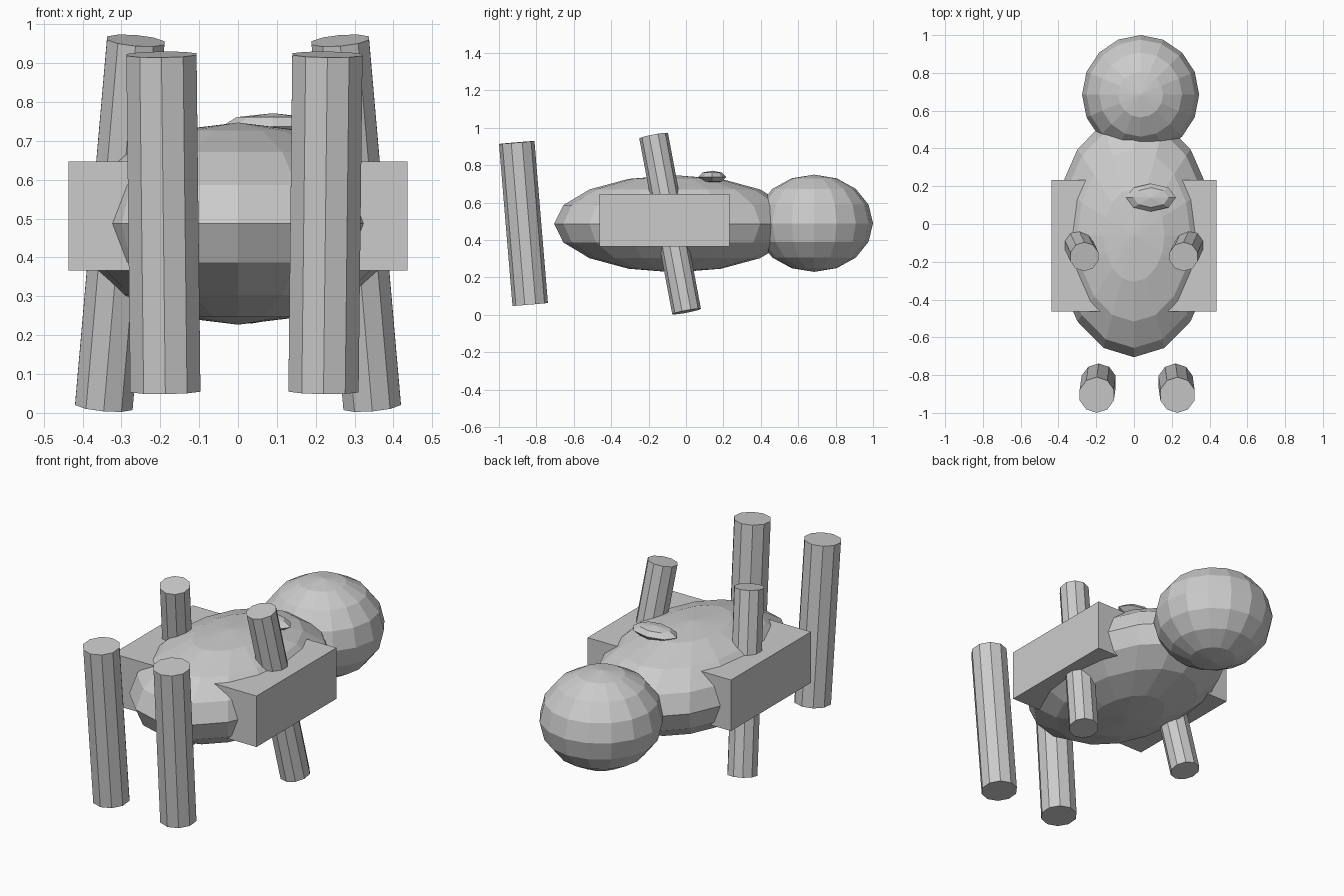
import bpy
from mathutils import Vector

if "Cube" in bpy.data.objects:
    bpy.data.objects.remove(bpy.data.objects["Cube"])


def ellipsoid(name, loc, radii, segments, rings):
    bpy.ops.mesh.primitive_uv_sphere_add(segments=segments, ring_count=rings, radius=1, location=loc)
    ob = bpy.context.object
    ob.name = name
    ob.scale = radii
    return ob


def rod(name, bottom, top, radius, sides=10):
    a, b = Vector(bottom), Vector(top)
    bpy.ops.mesh.primitive_cylinder_add(vertices=sides, radius=radius, depth=(b - a).length,
                                        location=(a + b) / 2)
    ob = bpy.context.object
    ob.name = name
    axis = (b - a).normalized()
    ob.rotation_mode = 'QUATERNION'
    ob.rotation_quaternion = Vector((0, 0, 1)).rotation_difference(axis)
    return ob


# Rounded masses: torso, head and the small flat knob on the back
ellipsoid("body", (0, -0.06, 0.487), (0.423, 0.645, 0.26), 16, 8)
ellipsoid("head", (0.035, 0.685, 0.49), (0.31, 0.315, 0.26), 16, 8)
ellipsoid("back_knob", (0.09, 0.14, 0.737), (0.132, 0.074, 0.034), 8, 4)

# Box running through the torso
bpy.ops.mesh.primitive_cube_add(size=1, location=(0, -0.115, 0.507))
box = bpy.context.object
box.name = "side_box"
box.scale = (0.872, 0.694, 0.28)

# Leaning rods through the box, one per side
for side, s in (("left", -1), ("right", 1)):
    rod(side + "_limb", (s * 0.345, 0.003, 0.018), (s * 0.263, -0.173, 0.958), 0.078)

# Free-standing front legs
for side, x in (("left", -0.192), ("right", 0.225)):
    dx = 0.005 if x > 0 else -0.005
    rod(side + "_front_leg", (x - dx, -0.833, 0.056), (x + dx, -0.905, 0.922), 0.095)
